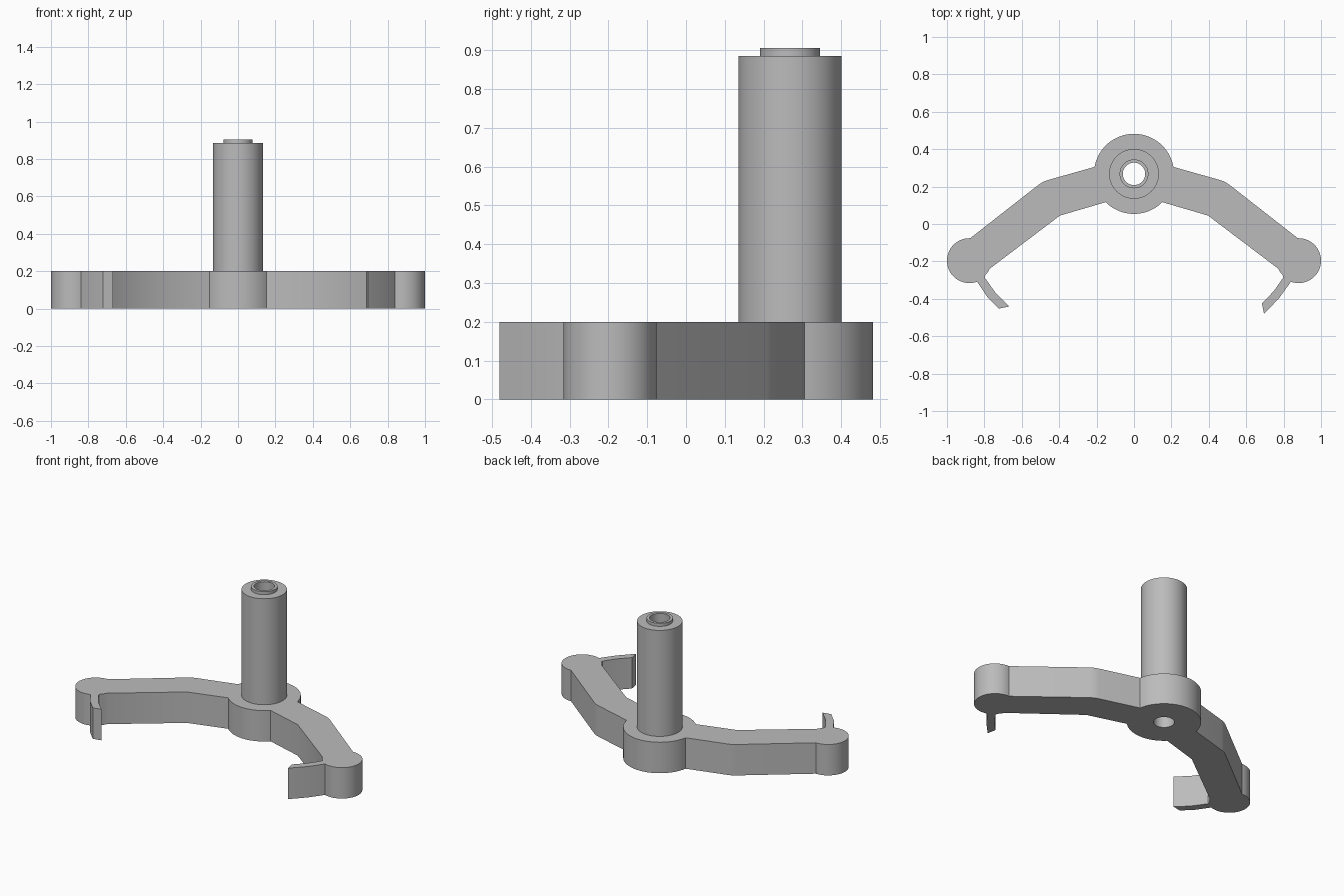
import bpy, bmesh
from math import sin, cos, radians, pi

cube = bpy.data.objects.get("Cube")
if cube:
    bpy.data.objects.remove(cube)

HUB_Y = 0.268
HOLE_R = 0.06

grey = bpy.data.materials.new("plain grey")
grey.use_nodes = True
colour = (0.5, 0.5, 0.5, 1)
grey.diffuse_color = colour
grey.node_tree.nodes["Principled BSDF"].inputs["Base Color"].default_value = colour


def arc(cx, cy, r, start, end, steps):
    angles = [radians(start + (end - start) * i / steps) for i in range(steps + 1)]
    return [(cx + r * cos(a), cy + r * sin(a)) for a in angles]


def finish(name, bm):
    bmesh.ops.recalc_face_normals(bm, faces=bm.faces)
    mesh = bpy.data.meshes.new(name)
    bm.to_mesh(mesh)
    bm.free()
    mesh.materials.append(grey)
    obj = bpy.data.objects.new(name, mesh)
    bpy.context.collection.objects.link(obj)
    bpy.ops.object.select_all(action='DESELECT')
    obj.select_set(True)
    bpy.context.view_layer.objects.active = obj
    bpy.ops.object.shade_smooth_by_angle(angle=radians(25))
    return obj


def plate(name, loops, height):
    """Extrude a flat outline, with any further loops left as holes."""
    bm = bmesh.new()
    for loop in loops:
        verts = [bm.verts.new((x, y, 0)) for x, y in loop]
        for a, b in zip(verts, verts[1:] + verts[:1]):
            bm.edges.new((a, b))
    bmesh.ops.triangle_fill(bm, edges=bm.edges[:], use_beauty=True)
    top = bmesh.ops.extrude_face_region(bm, geom=bm.faces[:], use_keep_orig=True)
    verts = [g for g in top["geom"] if isinstance(g, bmesh.types.BMVert)]
    bmesh.ops.translate(bm, verts=verts, vec=(0, 0, height))
    return finish(name, bm)


def tube(name, outer, inner, z0, z1, steps=64):
    """Lathe a rectangular wall section around the hub axis."""
    bm = bmesh.new()
    section = [(inner, z0), (outer, z0), (outer, z1), (inner, z1)]
    rings = []
    for i in range(steps):
        a = 2 * pi * i / steps
        rings.append([bm.verts.new((r * cos(a), HUB_Y + r * sin(a), z)) for r, z in section])
    for i in range(steps):
        p, q = rings[i], rings[(i + 1) % steps]
        for j in range(4):
            k = (j + 1) % 4
            bm.faces.new((p[j], q[j], q[k], p[k]))
    return finish(name, bm)


def side(hook):
    """Half of the outline, from the back of the hub round to its front."""
    return (arc(0, HUB_Y, 0.214, 90, 10, 20)
            + [(0.46, 0.235), (0.485, 0.226), (0.51, 0.21)]
            + arc(0.88, -0.196, 0.12, 92, -110, 32)
            + hook
            + [(0.796, -0.275), (0.782, -0.258), (0.77, -0.238), (0.396, 0.045)]
            + arc(0, HUB_Y, 0.214, -45, -90, 12))


# Bracket plate: hub, bent arms, rounded ends and the two differing hooks
left_hook = [(0.777, -0.395), (0.695, -0.481), (0.684, -0.425), (0.747, -0.359), (0.797, -0.288)]
right_hook = [(0.786, -0.388), (0.722, -0.452), (0.668, -0.441), (0.738, -0.371), (0.797, -0.288)]
left = side(left_hook)
right = [(-x, y) for x, y in reversed(side(right_hook))]
outline = left + right[1:-1]
hole = arc(0, HUB_Y, HOLE_R, 0, 360, 64)[:-1]
plate("bracket_plate", [outline, hole], 0.2)

# Hollow post and the thin collar on top of it
tube("post", 0.133, HOLE_R, 0.2, 0.885)
tube("collar", 0.077, HOLE_R, 0.885, 0.905)
